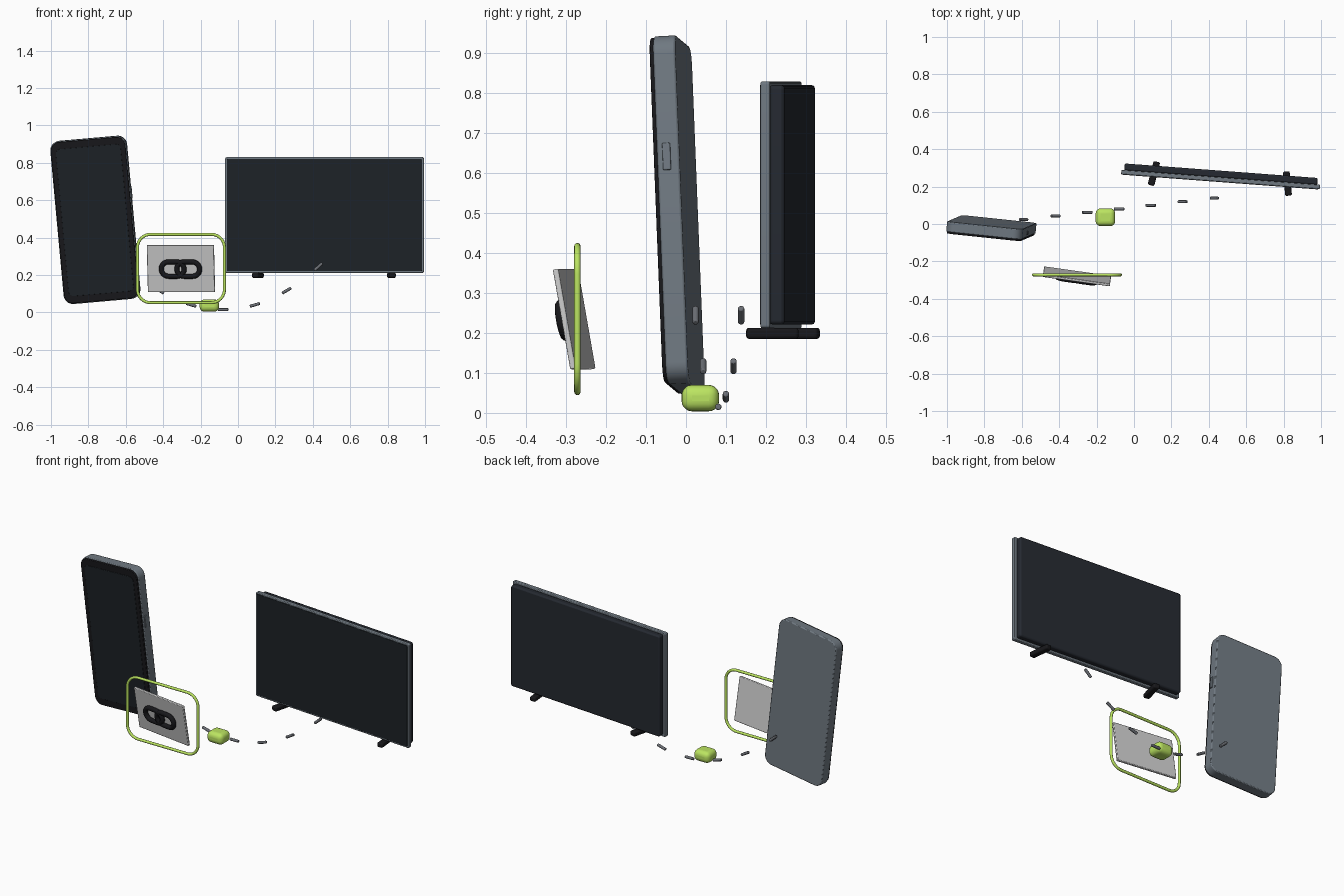
import bpy, bmesh
from math import sin, cos, pi, radians, atan
from mathutils import Matrix, Euler, Vector

if "Cube" in bpy.data.objects:
    bpy.data.objects.remove(bpy.data.objects["Cube"])


def material(name, rgb):
    m = bpy.data.materials.new(name)
    m.diffuse_color = (*rgb, 1)
    m.use_nodes = True
    m.node_tree.nodes["Principled BSDF"].inputs["Base Color"].default_value = m.diffuse_color
    return m


SLATE = material("slate", (0.16, 0.19, 0.22))
BLACK = material("black", (0.009, 0.009, 0.011))
GLASS = material("glass", (0.012, 0.016, 0.02))
SHELL = material("shell", (0.018, 0.022, 0.03))
LIME = material("lime", (0.5, 0.78, 0.12))
PALE = material("pale", (0.6, 0.6, 0.62))
GREY = material("grey", (0.15, 0.16, 0.18))


def place(loc, rx=0, ry=0, rz=0):
    return Matrix.Translation(loc) @ Euler([radians(a) for a in (rx, ry, rz)]).to_matrix().to_4x4()


def rounded(w, h, r, seg=8):
    """Outline of a rounded rectangle in the XZ plane."""
    pts = []
    for k, (sx, sz) in enumerate([(1, 1), (-1, 1), (-1, -1), (1, -1)]):
        for i in range(seg + 1):
            a = (k + i / seg) * pi / 2
            pts.append((sx * (w / 2 - r) + r * cos(a), 0, sz * (h / 2 - r) + r * sin(a)))
    return pts


def finish(ob, mat, matrix, bevel=0, seg=3):
    ob.data.materials.append(mat)
    ob.matrix_world = matrix
    if bevel:
        b = ob.modifiers.new("bevel", "BEVEL")
        b.width, b.segments, b.limit_method, b.angle_limit = bevel, seg, "ANGLE", radians(40)
    bpy.ops.object.select_all(action="DESELECT")
    ob.select_set(True)
    bpy.context.view_layer.objects.active = ob
    bpy.ops.object.shade_smooth_by_angle(angle=radians(35))


def mesh_object(name, bm):
    bmesh.ops.recalc_face_normals(bm, faces=bm.faces)
    me = bpy.data.meshes.new(name)
    bm.to_mesh(me)
    bm.free()
    ob = bpy.data.objects.new(name, me)
    bpy.context.collection.objects.link(ob)
    return ob


def slab(name, w, d, h, r, mat, matrix, bevel=0.003):
    """Rounded plate, depth d along y, centred on its matrix."""
    bm = bmesh.new()
    f = bm.faces.new([bm.verts.new((x, -d / 2, z)) for x, _, z in rounded(w, h, r)])
    ext = bmesh.ops.extrude_face_region(bm, geom=[f])
    bmesh.ops.translate(bm, vec=(0, d, 0),
                        verts=[v for v in ext["geom"] if isinstance(v, bmesh.types.BMVert)])
    finish(mesh_object(name, bm), mat, matrix, bevel, 2)


def box(name, size, mat, matrix, bevel, seg=3):
    bm = bmesh.new()
    bmesh.ops.create_cube(bm, size=1)
    bmesh.ops.scale(bm, vec=size, verts=bm.verts)
    finish(mesh_object(name, bm), mat, matrix, bevel, seg)


def ring(name, w, h, r, tube, mat, matrix):
    """Round tube following a rounded rectangle."""
    bm = bmesh.new()
    path = [Vector(p) for p in rounded(w, h, r, 10)]
    if abs(2 * r - h) < 1e-6:  # drop the doubled points of a stadium
        path = [p for i, p in enumerate(path) if (p - path[i - 1]).length > 1e-5]
    n, k, loops = len(path), 12, []
    for i, p in enumerate(path):
        t = (path[(i + 1) % n] - path[i - 1]).normalized()
        out = t.cross(Vector((0, 1, 0)))
        loops.append([bm.verts.new(p + tube * (cos(2 * pi * j / k) * out
                      + sin(2 * pi * j / k) * Vector((0, 1, 0)))) for j in range(k)])
    for i in range(n):
        a, b = loops[i], loops[(i + 1) % n]
        for j in range(k):
            bm.faces.new((a[j], a[(j + 1) % k], b[(j + 1) % k], b[j]))
    finish(mesh_object(name, bm), mat, matrix)


T = lambda x, y, z: Matrix.Translation((x, y, z))

# Leaning handset
P = place((-0.763, -0.022, 0.495), 2.8, -5, -6)
slab("handset_body", 0.41, 0.056, 0.875, 0.05, SLATE, P @ T(0, 0.004, 0), 0.005)
slab("handset_bezel", 0.402, 0.012, 0.867, 0.047, BLACK, P @ T(0, -0.027, 0))
slab("handset_screen", 0.35, 0.004, 0.79, 0.025, GLASS, P @ T(0, -0.0325, 0), 0.001)
box("handset_side_button", (0.01, 0.02, 0.068), SLATE, P @ T(0.205, 0, 0.13), 0.003)

# Wide display on two splayed feet
D = place((0.463, 0.238, 0.521), 0, 0, -4.3)
slab("display_frame", 1.065, 0.024, 0.618, 0.008, SLATE, D, 0.004)
slab("display_screen", 1.047, 0.006, 0.6, 0.006, GLASS, D @ T(0, -0.011, 0), 0.001)
slab("display_back_shell", 1.035, 0.038, 0.6, 0.012, SHELL, D @ T(0, 0.028, 0), 0.008)
for side, s in (("left", -1), ("right", 1)):
    box(side + "_display_foot", (0.036, 0.13, 0.028), BLACK,
        D @ place((s * 0.358, 0.005, -0.322), 0, 0, s * 10), 0.008)

# Framed card with a pair of interlocked links
ring("card_outline_frame", 0.465, 0.365, 0.07, 0.008, LIME, T(-0.305, -0.272, 0.235))
C = place((-0.305, -0.28, 0.235), 10, 0, -8)
slab("card", 0.362, 0.014, 0.254, 0.004, PALE, C)
for side, s in (("left", -1), ("right", 1)):
    ring(side + "_chain_link", 0.123, 0.078, 0.039, 0.0135, BLACK, C @ T(s * 0.042, -0.018, 0))

# Sagging dashed path with a small rounded block at its low point
box("path_block", (0.104, 0.094, 0.066), LIME, T(-0.153, 0.036, 0.037), 0.026, 5)
for n in range(-3, 4):
    bm = bmesh.new()
    bmesh.ops.create_cone(bm, cap_ends=True, segments=16, radius1=0.008, radius2=0.008, depth=0.056,
                          matrix=Matrix.Rotation(pi / 2, 4, "Y"))
    tilt = atan(0.05 * n / 0.17)
    finish(mesh_object(f"path_dash_{n + 4}", bm), GREY,
           T(-0.08 + 0.17 * n, 0.081 + 0.019 * n, 0.015 + 0.0255 * n * n)
           @ Matrix.Rotation(-tilt, 4, "Y"), 0.003, 2)
